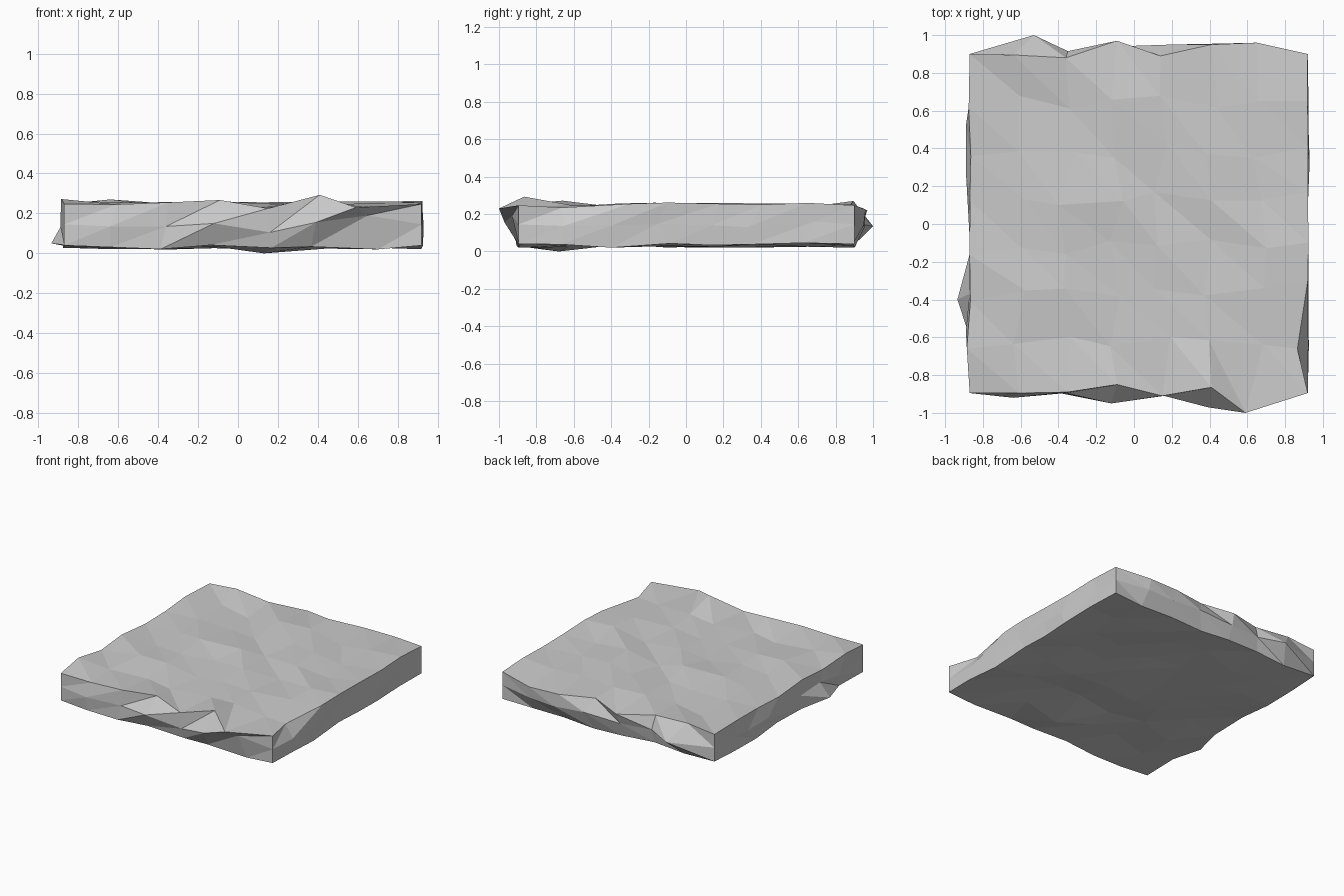
import bpy, bmesh, random

if "Cube" in bpy.data.objects:
    bpy.data.objects.remove(bpy.data.objects["Cube"])

random.seed(4)
N = 7
X0, X1, Y0, Y1 = -0.87, 0.92, -0.895, 0.9
ZS = (0.04, 0.145, 0.247)

# measured rim profiles: x, y, z along the front and back faces, top row then middle row
front_top = [(-.61, -.895, .245), (-.35, -.89, .255), (-.09, -.85, .267),
             (.15, -.91, .225), (.41, -.865, .293), (.59, -1.0, .23)]
front_mid = [(-.64, -.92, .135), (-.36, -.895, .135), (-.12, -.95, .15),
             (.16, -.91, .105), (.39, -.97, .155), (.65, -.93, .19)]
back_top = [(-.64, .895, .27), (-.36, .88, .25), (-.09, .97, .22),
            (.14, .89, .25), (.41, .95, .23), (.65, .96, .225)]
back_mid = [(-.53, 1.0, .135), (-.35, .915, .15), (-.1, .94, .14),
            (.2, .95, .15), (.45, .955, .13), (.66, .95, .14)]
special = {}
for row, j, k in ((front_top, 0, 2), (front_mid, 0, 1), (back_top, N, 2), (back_mid, N, 1)):
    for n, p in enumerate(row):
        special[(n + 1, j, k)] = p
special.update({
    (0, 2, 0): (-.935, -.4, .05), (0, 1, 2): (-.885, -.66, .272),
    (N, 1, 2): (.865, -.66, .235), (N, 2, 2): (.92, -.3, .255),
    (4, 1, 0): (.13, -.68, 0.0), (0, 5, 1): (-.89, .52, .14),
    (0, 4, 1): (-.89, .28, .14), (0, 1, 1): (-.89, -.57, .14),
    (N, 5, 1): (.93, .33, .13)})

bm = bmesh.new()
verts = {}


def vert(i, j, k):
    """Shared grid vertex with a chipped, uneven position."""
    key = (i, j, k)
    if key not in verts:
        x = X0 + (X1 - X0) * i / N
        y = Y0 + (Y1 - Y0) * j / N
        z = ZS[k]
        r = random.uniform
        if key in special:
            x, y, z = special[key]
        elif not (i in (0, N) and j in (0, N)):
            x += r(-.045, .045) if 0 < i < N else r(-.006, .006)
            y += r(-.045, .045) if 0 < j < N else r(-.015, .015)
            z += r(-.016, .016) if k != 0 else r(-.02, .008)
        verts[key] = bm.verts.new((x, y, z))
    return verts[key]


def quad(a, b, c, d):
    """Two triangles split along a-c."""
    a, b, c, d = (vert(*p) for p in (a, b, c, d))
    bm.faces.new((a, b, c))
    bm.faces.new((a, c, d))


# top and bottom grids
for i in range(N):
    for j in range(N):
        for k in (0, 2):
            quad((i + 1, j, k), (i + 1, j + 1, k), (i, j + 1, k), (i, j, k))
# side walls, two rows high
for n in range(N):
    for k in range(2):
        for e in (0, N):
            quad((n, e, k), (n + 1, e, k), (n + 1, e, k + 1), (n, e, k + 1))
            quad((e, n, k), (e, n + 1, k), (e, n + 1, k + 1), (e, n, k + 1))

bmesh.ops.recalc_face_normals(bm, faces=bm.faces[:])
mesh = bpy.data.meshes.new("stone_slab")
bm.to_mesh(mesh)
bm.free()
slab = bpy.data.objects.new("stone_slab", mesh)
bpy.context.collection.objects.link(slab)
